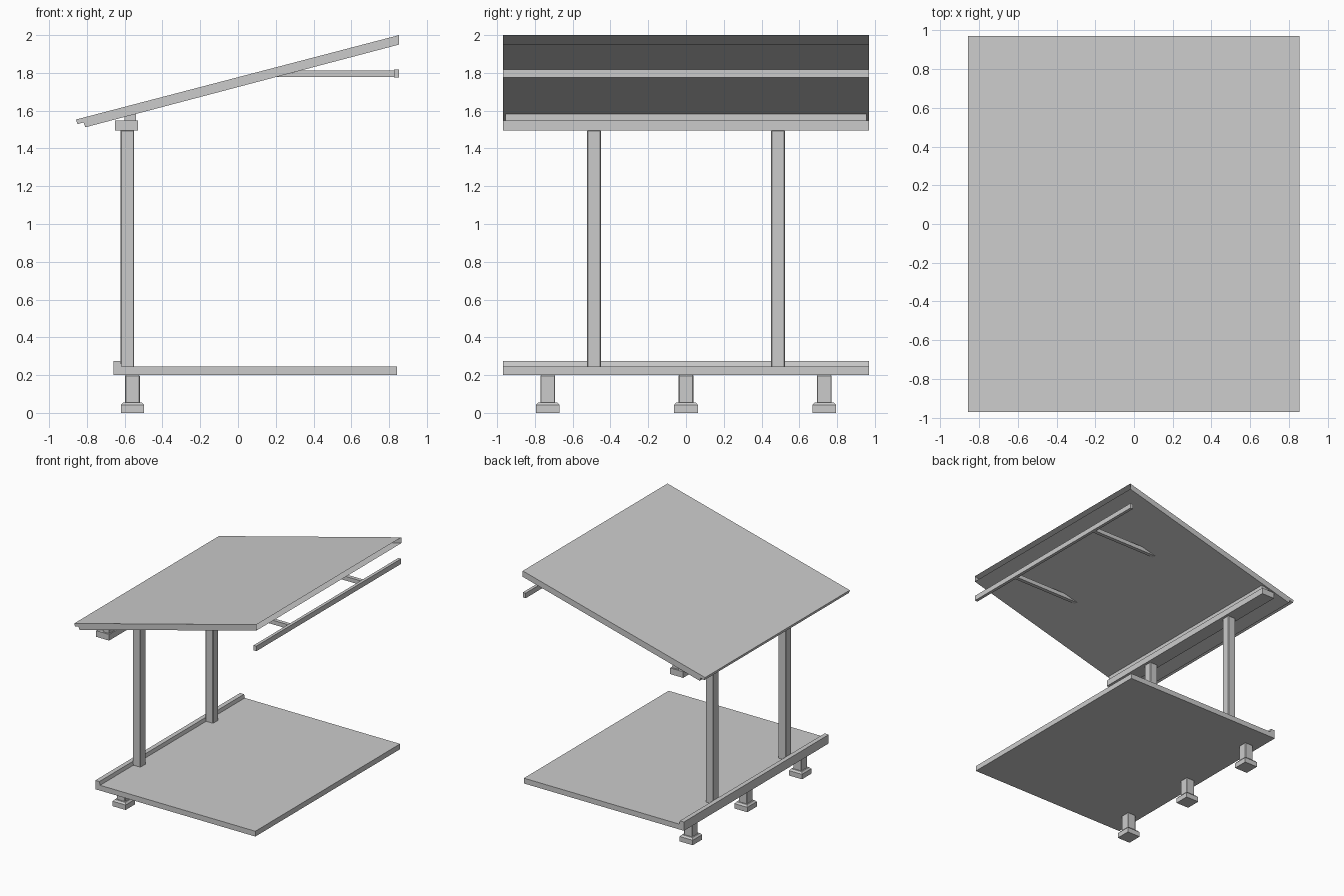
import bpy, bmesh

cube = bpy.data.objects.get("Cube")
if cube:
    bpy.data.objects.remove(cube, do_unlink=True)

grey = bpy.data.materials.new("plain_grey")
grey.use_nodes = True
colour = (0.6, 0.6, 0.6, 1)
grey.diffuse_color = colour
grey.node_tree.nodes["Principled BSDF"].inputs["Base Color"].default_value = colour


def finish(bm, name):
    bmesh.ops.recalc_face_normals(bm, faces=bm.faces)
    mesh = bpy.data.meshes.new(name)
    bm.to_mesh(mesh)
    bm.free()
    mesh.materials.append(grey)
    obj = bpy.data.objects.new(name, mesh)
    bpy.context.collection.objects.link(obj)
    return obj


def extrude_profile(name, points, y0, y1, open_side=None):
    """Sweep an x-z outline along y; optionally leave one side open."""
    bm = bmesh.new()
    face = bm.faces.new([bm.verts.new((x, y0, z)) for x, z in points])
    geom = bmesh.ops.extrude_face_region(bm, geom=[face])["geom"]
    moved = [v for v in geom if isinstance(v, bmesh.types.BMVert)]
    bmesh.ops.translate(bm, verts=moved, vec=(0, y1 - y0, 0))
    bmesh.ops.recalc_face_normals(bm, faces=bm.faces)
    if open_side is not None:
        ends = [f for f in bm.faces if all(v.co.x > open_side for v in f.verts)]
        bmesh.ops.delete(bm, geom=ends, context="FACES_ONLY")
    return finish(bm, name)


def box(name, x0, x1, y0, y1, z0, z1, bevel=0):
    obj = extrude_profile(name, [(x0, z0), (x1, z0), (x1, z1), (x0, z1)], y0, y1)
    if bevel:
        mod = obj.modifiers.new("chamfer", "BEVEL")
        mod.width = bevel
        mod.segments = 1
    return obj


HALF = 0.97

# Sloping roof tray, open at the high end, with a stepped low eave
extrude_profile("roof", [(-0.858, 1.553), (0.853, 2.0), (0.853, 1.95), (-0.808, 1.512),
                         (-0.818, 1.538), (-0.85, 1.528)], -HALF, HALF, open_side=0.8)

# Beam under the roof with its sloped packing strip
box("roof_beam", -0.652, -0.53, -HALF, HALF, 1.495, 1.547)
extrude_profile("packing_strip", [(-0.6, 1.545), (-0.54, 1.545), (-0.54, 1.584),
                                  (-0.6, 1.568)], -0.955, 0.955)

# Floor slab with a raised curb along the low side
extrude_profile("floor", [(-0.66, 0.2), (0.842, 0.2), (0.842, 0.245), (-0.615, 0.245),
                          (-0.622, 0.275), (-0.66, 0.275)], -HALF, HALF)

# Front rail
box("rail", 0.826, 0.852, -HALF, HALF, 1.775, 1.818)

# Posts and the rail arms that run into the roof
for side, y in (("front", -0.487), ("back", 0.487)):
    box(side + "_post", -0.622, -0.55, y - 0.036, y + 0.036, 0.24, 1.497, 0.004)
    extrude_profile(side + "_rail_arm", [(0.2, 1.778), (0.83, 1.778), (0.83, 1.813),
                                         (0.335, 1.813)], y - 0.016, y + 0.016)

# Footings: stub column on a pad with a tapered top
for label, y in (("front", -0.732), ("middle", 0), ("back", 0.732)):
    box(label + "_stub", -0.598, -0.52, y - 0.039, y + 0.039, 0.05, 0.2, 0.004)
    pad = box(label + "_pad", -0.62, -0.498, y - 0.063, y + 0.063, 0, 0.042)
    bm = bmesh.new()
    bm.from_mesh(pad.data)
    top = [f for f in bm.faces if f.normal.z > 0.9]
    cap = bmesh.ops.extrude_face_region(bm, geom=top)["geom"]
    bmesh.ops.delete(bm, geom=top, context="FACES_ONLY")
    for v in (g for g in cap if isinstance(g, bmesh.types.BMVert)):
        v.co.x = -0.559 + (v.co.x + 0.559) * 0.8
        v.co.y = y + (v.co.y - y) * 0.8
        v.co.z = 0.056
    bm.to_mesh(pad.data)
    bm.free()
